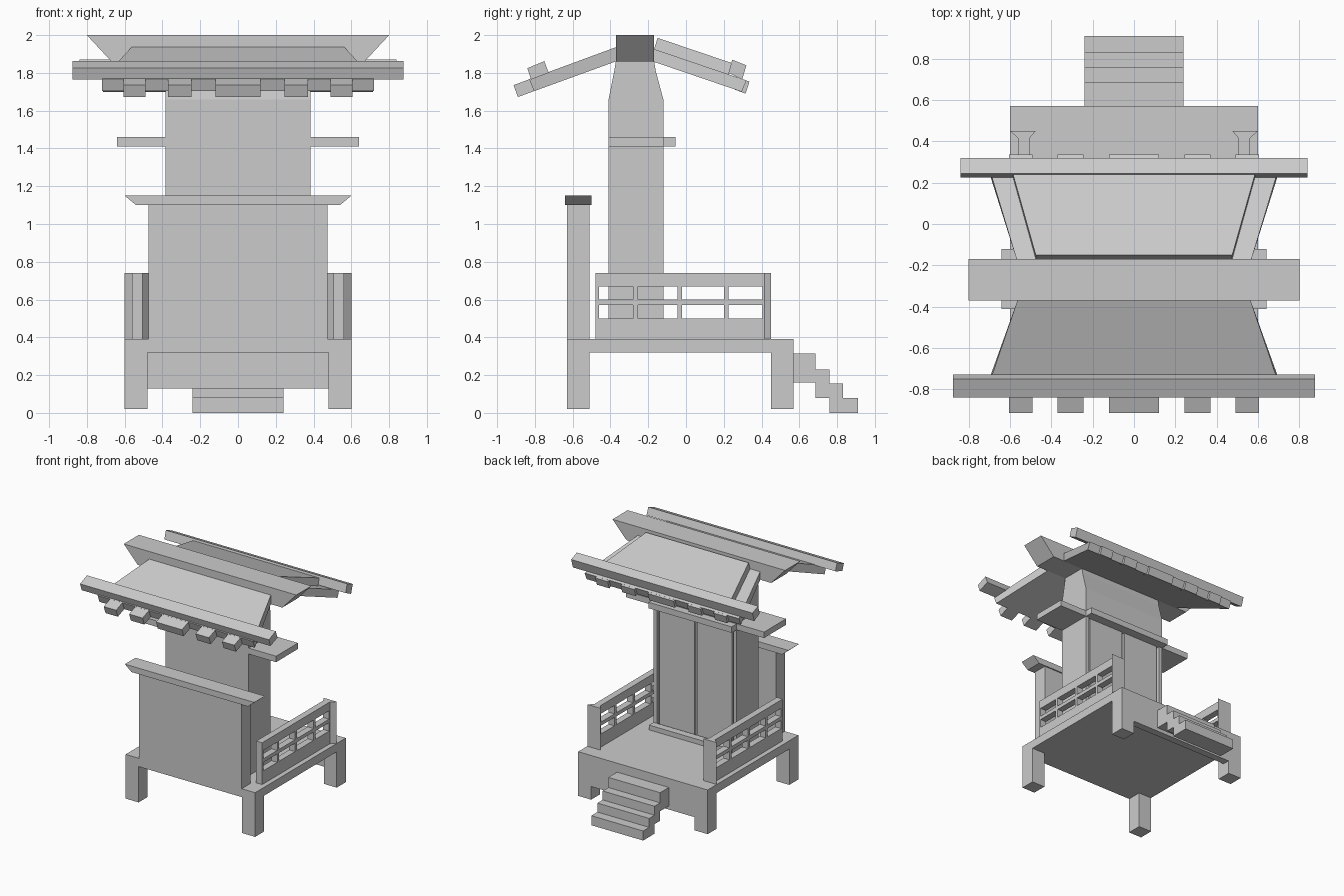
import bpy, bmesh


def prism(name, pts):
    """Solid from a y-z outline; each point is (y, z, x_min, x_max)."""
    bm = bmesh.new()
    a = [bm.verts.new((p[2], p[0], p[1])) for p in pts]
    b = [bm.verts.new((p[3], p[0], p[1])) for p in pts]
    bm.faces.new(a)
    bm.faces.new(b[::-1])
    n = len(pts)
    for i in range(n):
        j = (i + 1) % n
        bm.faces.new((a[j], a[i], b[i], b[j]))
    bmesh.ops.recalc_face_normals(bm, faces=bm.faces)
    me = bpy.data.meshes.new(name)
    bm.to_mesh(me)
    bm.free()
    ob = bpy.data.objects.new(name, me)
    bpy.context.collection.objects.link(ob)
    return ob


def extrude(name, outline, x0, x1):
    return prism(name, [(y, z, x0, x1) for y, z in outline])


def box(name, x0, x1, y0, y1, z0, z1):
    return extrude(name, [(y0, z0), (y1, z0), (y1, z1), (y0, z1)], x0, x1)


def sym(name, pts):
    """Solid symmetric about x = 0; each point is (y, z, half_width)."""
    return prism(name, [(y, z, -w, w) for y, z, w in pts])


def pair(name, x0, x1, *rest):
    box(name + "_right", x0, x1, *rest)
    box(name + "_left", -x1, -x0, *rest)


# platform, legs, apron and stairs
box("platform", -0.6, 0.6, -0.63, 0.57, 0.32, 0.39)
pair("front_leg", 0.48, 0.6, -0.63, -0.51, 0.02, 0.32)
pair("back_leg", 0.48, 0.6, 0.45, 0.57, 0.02, 0.32)
box("apron", -0.48, 0.48, 0.51, 0.57, 0.13, 0.32)
extrude("stairs", [(0.57, 0.315), (0.685, 0.315), (0.685, 0.23), (0.76, 0.23),
                   (0.76, 0.155), (0.83, 0.155), (0.83, 0.08), (0.91, 0.08),
                   (0.91, 0), (0.76, 0), (0.76, 0.08), (0.685, 0.08),
                   (0.685, 0.16), (0.57, 0.16)], -0.24, 0.24)

# screen wall with flared cap
box("screen_wall", -0.475, 0.475, -0.63, -0.51, 0.39, 1.10)
sym("screen_cap", [(-0.64, 1.10, 0.54), (-0.50, 1.10, 0.54),
                   (-0.50, 1.15, 0.6), (-0.64, 1.15, 0.6)])

# shrine body: recessed doors between side posts, tapered top
box("body", -0.385, 0.385, -0.41, -0.15, 0.39, 1.41)
pair("door_post", 0.355, 0.385, -0.15, -0.12, 0.39, 1.41)
pair("door", 0.012, 0.335, -0.15, -0.13, 0.39, 1.41)
extrude("body_top", [(-0.41, 1.41), (-0.12, 1.41), (-0.12, 1.66), (-0.16, 1.81),
                     (-0.17, 1.87), (-0.37, 1.87), (-0.38, 1.81), (-0.41, 1.66)],
        -0.385, 0.385)
box("door_sill", -0.385, 0.385, -0.12, -0.06, 0.39, 0.43)
pair("side_shelf", 0.385, 0.64, -0.41, -0.12, 1.41, 1.46)
box("lintel", -0.385, 0.385, -0.12, -0.055, 1.41, 1.46)

# railings: horizontal bars, uprights and a flared end post
for z0, z1 in ((0.39, 0.50), (0.57, 0.60), (0.67, 0.74)):
    pair("rail_bar", 0.505, 0.56, -0.48, 0.42, z0, z1)
for y0, y1 in ((-0.48, -0.46), (-0.28, -0.255), (-0.045, -0.02), (0.20, 0.225), (0.405, 0.42)):
    for z0, z1 in ((0.50, 0.57), (0.60, 0.67)):
        pair("rail_upright", 0.505, 0.56, y0, y1, z0, z1)
for s, a, b, c, d in (("right", 0.505, 0.56, 0.475, 0.6), ("left", -0.56, -0.505, -0.6, -0.475)):
    prism("rail_post_" + s, [(0.415, 0.39, a, b), (0.45, 0.39, c, d),
                             (0.45, 0.74, c, d), (0.415, 0.74, a, b)])

# ridge beam
sym("ridge_beam", [(-0.37, 1.86, 0.67), (-0.17, 1.86, 0.67),
                   (-0.17, 2.0, 0.8), (-0.37, 2.0, 0.8)])

# front roof slope with eave beam
sym("front_roof", [(-0.36, 1.94, 0.56), (-0.83, 1.767, 0.72),
                   (-0.805, 1.703, 0.72), (-0.36, 1.865, 0.56)])
extrude("front_eave_beam", [(-0.84, 1.825), (-0.75, 1.862), (-0.727, 1.80), (-0.82, 1.765)],
        -0.875, 0.875)

# back roof slope in two layers with eave beam
sym("back_roof", [(-0.18, 1.93, 0.565), (0.32, 1.76, 0.715),
                  (0.295, 1.70, 0.715), (-0.18, 1.862, 0.565)])
sym("back_roof_upper", [(-0.15, 1.985, 0.475), (0.24, 1.853, 0.585),
                        (0.225, 1.79, 0.585), (-0.17, 1.924, 0.475)])
extrude("back_eave_beam", [(0.225, 1.80), (0.245, 1.87), (0.32, 1.84), (0.297, 1.765)],
        -0.84, 0.84)

# rafter ends under both eaves
for x0, x1 in ((-0.12, 0.12), (0.245, 0.37), (-0.37, -0.245), (0.49, 0.605), (-0.605, -0.49)):
    extrude("front_rafter", [(-0.82, 1.77), (-0.913, 1.735), (-0.89, 1.672), (-0.79, 1.709)], x0, x1)
    extrude("back_rafter", [(0.28, 1.773), (0.336, 1.754), (0.315, 1.69), (0.26, 1.711)], x0, x1)
